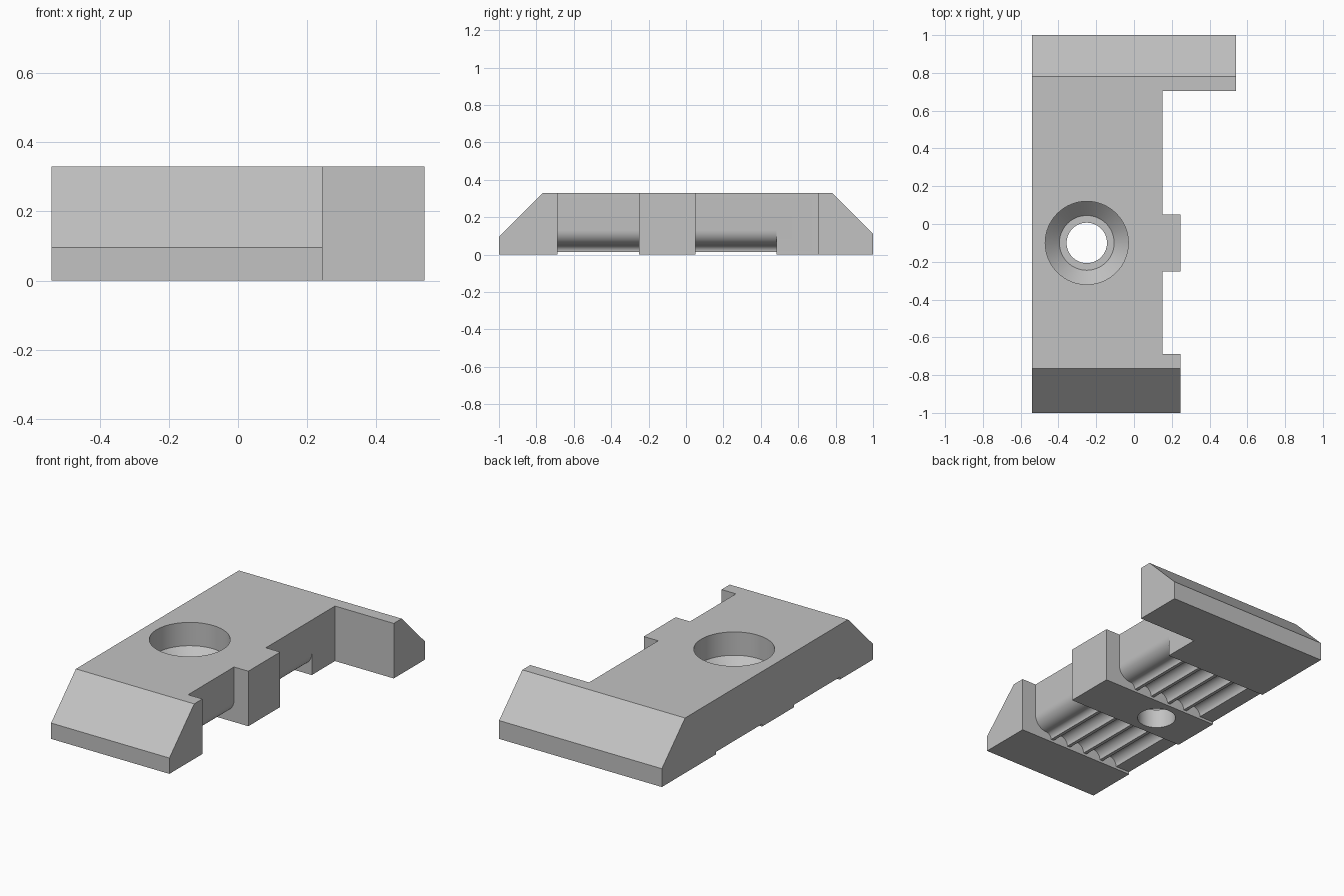
import bpy, bmesh, math

if "Cube" in bpy.data.objects:
    bpy.data.objects.remove(bpy.data.objects["Cube"])

grey = bpy.data.materials.new("plain grey")
grey.diffuse_color = (0.54, 0.54, 0.54, 1)
grey.use_nodes = True
grey.node_tree.nodes["Principled BSDF"].inputs["Base Color"].default_value = grey.diffuse_color


def make_object(name, bm):
    bmesh.ops.recalc_face_normals(bm, faces=bm.faces)
    mesh = bpy.data.meshes.new(name)
    bm.to_mesh(mesh)
    bm.free()
    mesh.materials.append(grey)
    ob = bpy.data.objects.new(name, mesh)
    bpy.context.collection.objects.link(ob)
    return ob


def prism(name, profile, axis, lo, hi):
    """Extrude a 2D profile along x, y or z (axis 0, 1, 2)."""
    bm = bmesh.new()

    def place(p, t):
        co = list(p)
        co.insert(axis, t)
        return bm.verts.new(co)
    a = [place(p, lo) for p in profile]
    b = [place(p, hi) for p in profile]
    bm.faces.new(a)
    bm.faces.new(b)
    for i in range(len(a)):
        j = (i + 1) % len(a)
        bm.faces.new((a[i], a[j], b[j], b[i]))
    return make_object(name, bm)


def lathe(name, cx, cy, profile, n=64):
    """Revolve (radius, z) points about a vertical axis and cap both ends."""
    bm = bmesh.new()
    rings = [[bm.verts.new((cx + r * math.cos(2 * math.pi * k / n),
                            cy + r * math.sin(2 * math.pi * k / n), z))
              for k in range(n)] for r, z in profile]
    for a, b in zip(rings, rings[1:]):
        for k in range(n):
            m = (k + 1) % n
            bm.faces.new((a[k], a[m], b[m], b[k]))
    bm.faces.new(rings[0])
    bm.faces.new(rings[-1])
    return make_object(name, bm)


def arc(cx, cz, r, start, end, n=12):
    return [(cx + r * math.cos(math.radians(start + (end - start) * i / n)),
             cz + r * math.sin(math.radians(start + (end - start) * i / n)))
            for i in range(n + 1)]


def combine(target, tool, operation):
    tool.hide_render = True
    mod = target.modifiers.new("cut", 'BOOLEAN')
    mod.operation = operation
    mod.solver = 'EXACT'
    mod.object = tool
    bpy.context.view_layer.objects.active = target
    bpy.ops.object.modifier_apply(modifier=mod.name)
    bpy.data.objects.remove(tool)


# Bar with sloped ends
body = prism("clamp_body", [(-1, 0), (1, 0), (1, .11), (.78, .33), (-.765, .33), (-1, .095)],
             0, -.7, .7)

# Plan outline with side lugs and the long end arm
outline = prism("outline_cutter", [
    (-.54, -1.1), (.245, -1.1), (.245, -.687), (.15, -.687), (.15, -.252), (.245, -.252),
    (.245, .05), (.15, .05), (.15, .705), (.54, .705), (.54, 1.1), (-.54, 1.1)], 2, -.2, .5)
combine(body, outline, 'INTERSECT')

# Underside pockets: rounded edge, then a row of scooped grooves
base = .015
under = [(.2, -.1), (.2, .13)]
under += arc(.07, .13, .08, 0, -90)
under += arc(.07, base, .035, 90, 180, 8)[1:]
for i in range(4):
    under += arc(-.035 - .12 * i, base, .05, 0, 180, 14)
under += [(-.7, base), (-.7, -.1)]
for lo, hi in ((-.687, -.252), (.05, .485)):
    combine(body, prism("groove_cutter", under, 1, lo, hi), 'DIFFERENCE')

# Screw hole: straight bore, conical seat, small ledge and through hole
hole = lathe("hole_cutter", -.25, -.1,
             [(.107, -.1), (.107, .115), (.145, .115), (.22, .19), (.22, .5)])
combine(body, hole, 'DIFFERENCE')

bpy.ops.object.select_all(action='DESELECT')
body.select_set(True)
bpy.context.view_layer.objects.active = body
bpy.ops.object.shade_smooth_by_angle(angle=math.radians(25))
